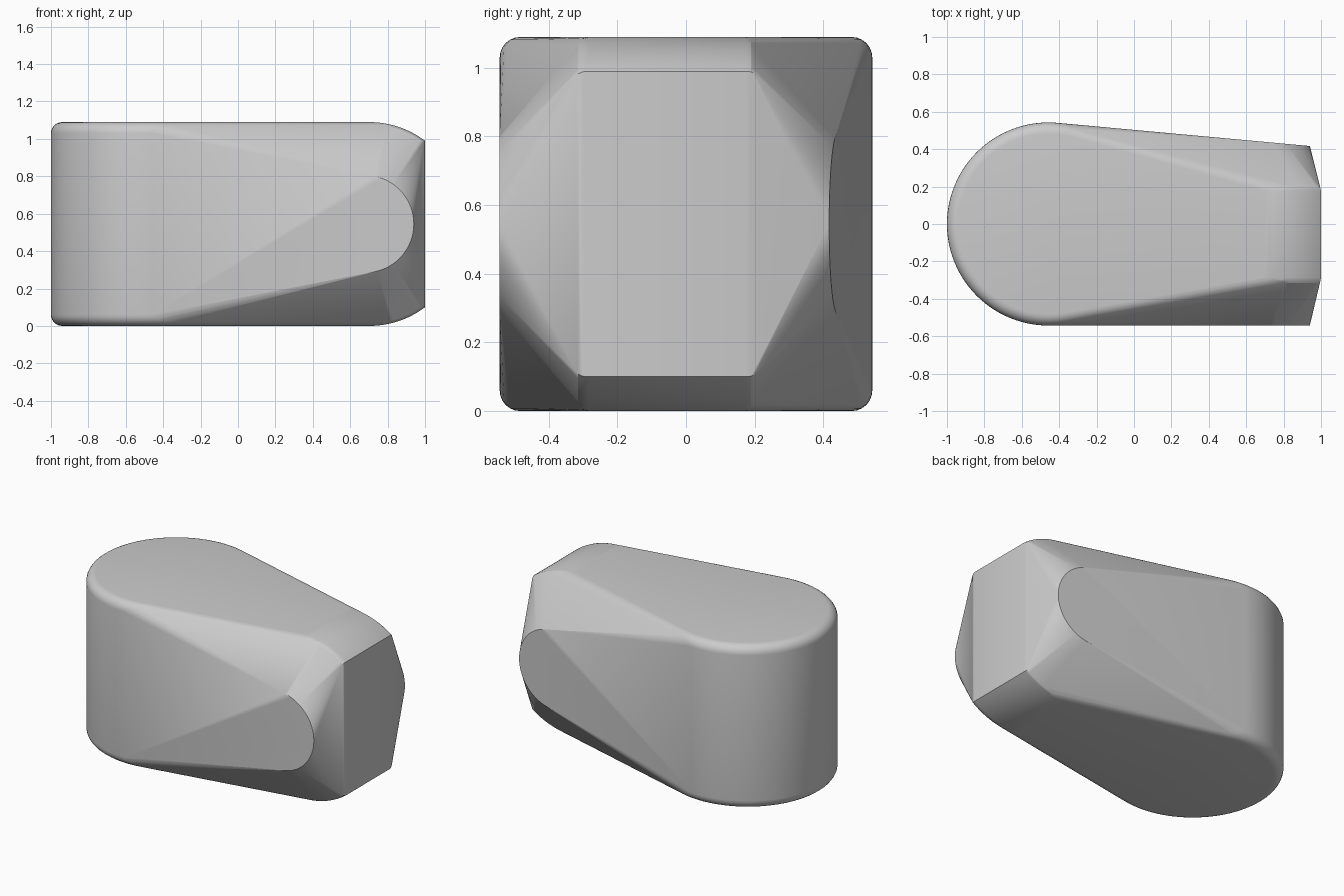
import bpy, bmesh
from math import sin, cos, pi, sqrt, radians

if "Cube" in bpy.data.objects:
    bpy.data.objects.remove(bpy.data.objects["Cube"])

H, R, F = 1.09, 0.543, 0.06      # height, round-end radius, rim fillet
MID = H / 2
points = []


def mirrored(x, y, z):
    """Add a point and its twin above the middle plane."""
    points.extend([(x, y, z), (x, y, H - z)])


# Round end: upright cylinder with filleted rims
for i in range(7):
    t = pi / 2 * i / 6
    r, z = R - F * (1 - cos(t)), F * (1 - sin(t))
    for k in range(96):
        a = 2 * pi * k / 96
        mirrored(-0.457 + r * cos(a), r * sin(a), z)

# Side tongues: round tips on the front plane and the slanted back plane
for k in range(41):
    a = radians(-100 + 5 * k)
    x, z = 0.68 + 0.26 * cos(a), MID + 0.26 * sin(a)
    points.append((x, -R, z))
    points.append((x, 0.417 + 0.0917 * (0.94 - x), z))

# Nose: curved top and bottom, with slightly softened side edges
for y, drop, xmax in ((-0.285, 0, 1), (0.175, 0, 1),
                      (-0.302, 0.004, 0.997), (0.19, 0.004, 0.997),
                      (-0.315, 0.012, 0.994), (0.2, 0.012, 0.994)):
    for k in range(17):
        x = 0.7 + (xmax - 0.7) * k / 16
        mirrored(x, y, 0.5 - sqrt(0.25 - (x - 0.7) ** 2) + drop)

# Wrap everything in one convex body
bm = bmesh.new()
for p in points:
    bm.verts.new(p)
bmesh.ops.remove_doubles(bm, verts=bm.verts[:], dist=0.0005)
bmesh.ops.convex_hull(bm, input=bm.verts[:])
bmesh.ops.delete(bm, geom=[v for v in bm.verts if not v.link_faces], context='VERTS')
bmesh.ops.dissolve_limit(bm, angle_limit=radians(0.3), verts=bm.verts[:], edges=bm.edges[:])
bmesh.ops.recalc_face_normals(bm, faces=bm.faces[:])
mesh = bpy.data.meshes.new("tapered_body")
bm.to_mesh(mesh)
bm.free()
body = bpy.data.objects.new("tapered_body", mesh)
bpy.context.collection.objects.link(body)
bpy.context.view_layer.objects.active = body
body.select_set(True)
bpy.ops.object.shade_smooth_by_angle(angle=radians(18))
